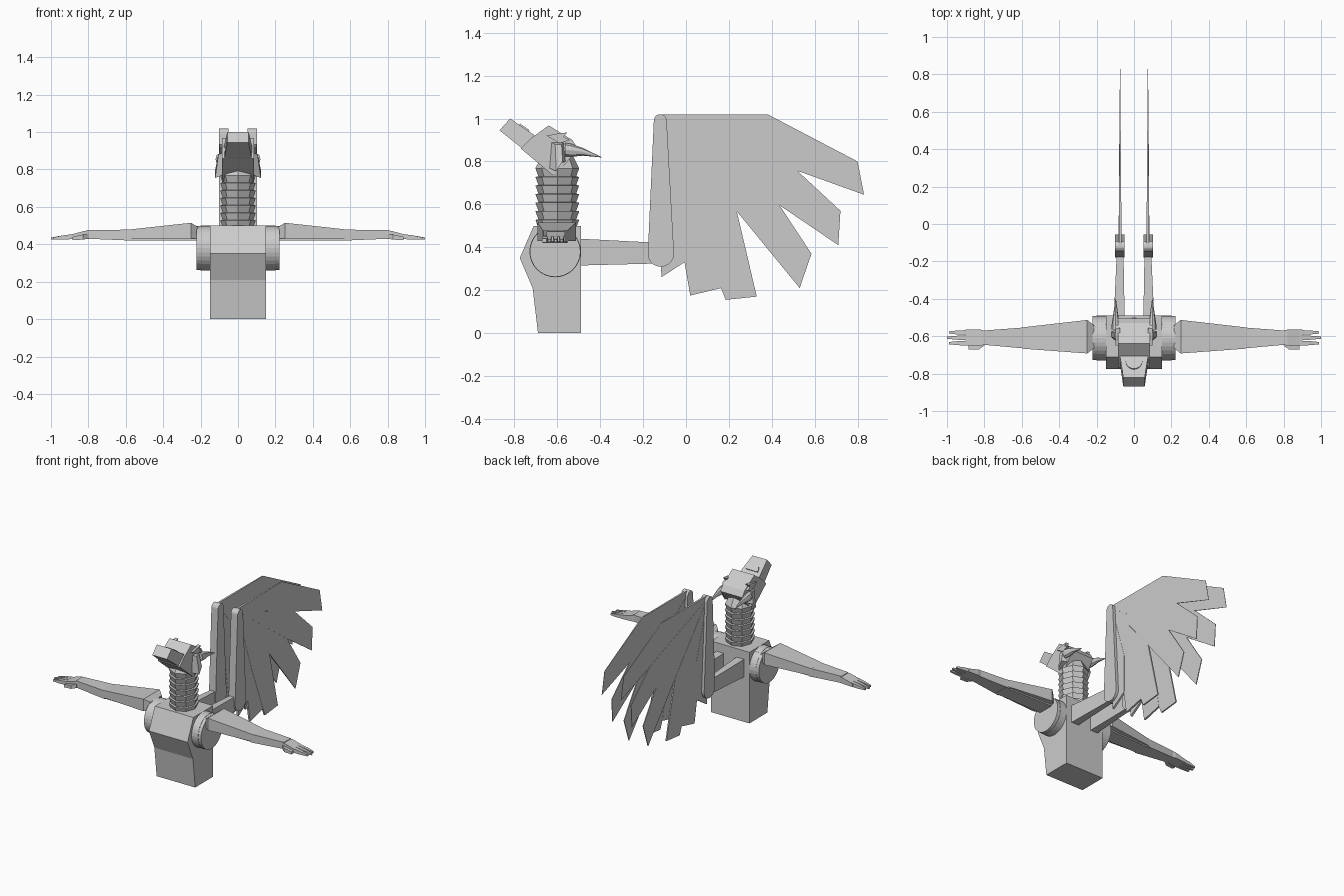
import bpy, bmesh, math
from mathutils import Vector

if "Cube" in bpy.data.objects:
    bpy.data.objects.remove(bpy.data.objects["Cube"])

mat = bpy.data.materials.new("light grey")
mat.diffuse_color = (0.6, 0.6, 0.6, 1)
mat.use_nodes = True
mat.node_tree.nodes["Principled BSDF"].inputs["Base Color"].default_value = mat.diffuse_color


def finish(name, bm):
    bmesh.ops.recalc_face_normals(bm, faces=bm.faces)
    me = bpy.data.meshes.new(name)
    bm.to_mesh(me)
    bm.free()
    me.materials.append(mat)
    ob = bpy.data.objects.new(name, me)
    bpy.context.collection.objects.link(ob)
    return ob


def skin(name, rings):
    """Join rings of points into a closed solid."""
    bm = bmesh.new()
    vs = [[bm.verts.new(p) for p in r] for r in rings]
    n = len(vs[0])
    for a, b in zip(vs, vs[1:]):
        for i in range(n):
            j = (i + 1) % n
            bm.faces.new((a[i], a[j], b[j], b[i]))
    bm.faces.new(vs[0])
    bm.faces.new(vs[-1])
    return finish(name, bm)


def prism(name, profile, x0, x1):
    """Extrude a side (y, z) profile between two x values."""
    return skin(name, [[(x, y, z) for y, z in profile] for x in (x0, x1)])


def limb(name, s, sections):
    """Box sections along x: x, y0, y1, z0, z1."""
    return skin(name, [[(s * x, a, c), (s * x, b, c), (s * x, b, d), (s * x, a, d)]
                       for x, a, b, c, d in sections])


def disc(y, z, r, n, start=0.0, sweep=math.tau):
    return [(y + r * math.cos(start + sweep * i / n), z + r * math.sin(start + sweep * i / n))
            for i in range(n)]


# torso
prism("torso", [(-.69, 0), (-.49, 0), (-.49, .5), (-.71, .5), (-.775, .35), (-.715, .21)], -.15, .15)

# ribbed neck: every rib is wider at its top
rings = []
levels = 7
for i in range(levels):
    z = .49 + i * .04
    for zz, r in ((z, .088), (z + .038, .102)):
        rings.append([(x * .93, y - .6, zz) for x, y in disc(0, 0, r, 8)])
rings.append([(x * .9, y - .6, .86) for x, y in disc(0, 0, .055, 8)])
skin("neck", rings)

# head, tilted upwards
skull = [(-.77, .86), (-.62, .735), (-.56, .79), (-.505, .86), (-.53, .9), (-.64, .968), (-.72, .91)]
prism("skull", skull, -.085, .085)
snout = [(-.87, .945), (-.75, .85), (-.67, .88), (-.71, .925), (-.82, 1.0)]
skin("snout", [[(s * (.057 if y < -.8 else .075), y, z) for y, z in snout] for s in (-1, 1)])

# half-round plate on top of the snout
u, v = Vector((0, .8, -.56)), Vector((0, .45, .64))
o = Vector((0, -.735, .938))
arc = [(.045 * math.cos(math.pi * i / 10), .055 * math.sin(math.pi * i / 10)) for i in range(11)]
skin("snout_plate", [[o + Vector((a, 0, 0)) - u * b + v * h for a, b in arc] for h in (-.01, .012)])

# feather outlines in the side plane, starting at the wing top
P = (-.12, 1.0)
feathers = [
    [P, (-.12, 1.02), (.38, 1.02), (.80, .80), (.83, .645), (.51, .76)],
    [P, (.51, .765), (.72, .57), (.71, .41), (.43, .60)],
    [P, (.43, .605), (.585, .37), (.53, .21), (.235, .57)],
    [P, (.235, .575), (.33, .17), (.185, .155), (.03, .55)],
    [P, (.10, .57), (.165, .21), (.02, .175), (-.045, .55)],
    [P, (.0, .60), (.0, .335), (-.115, .26), (-.12, .55)],
]

for s, side in ((-1, "left"), (1, "right")):
    # shoulder joint
    prism("shoulder_" + side, disc(-.61, .38, .12, 32), s * .14, s * .2)
    prism("shoulder_cap_" + side, disc(-.61, .38, .118, 32), s * .2, s * .222)
    # arm
    limb("upper_arm_" + side, s, [(.15, -.665, -.55, .42, .485), (.6, -.66, -.56, .42, .475)])
    limb("arm_guard_" + side, s, [(.215, -.665, -.54, .43, .492), (.25, -.692, -.513, .43, .515),
                                  (.59, -.667, -.552, .428, .478)])
    limb("forearm_" + side, s, [(.57, -.667, -.552, .42, .478), (.81, -.645, -.57, .43, .477)])
    limb("hand_" + side, s, [(.79, -.645, -.572, .43, .474), (.82, -.65, -.565, .43, .472),
                             (.9, -.65, -.565, .427, .45)])
    limb("thumb_" + side, s, [(.8, -.65, -.63, .43, .455), (.83, -.672, -.64, .425, .452),
                              (.885, -.672, -.65, .422, .44)])
    for i, (y, tip) in enumerate(((-.58, .99), (-.608, 1.0), (-.637, .99))):
        limb(f"finger_{i}_{side}", s, [(.88, y - .013, y + .013, .428, .455),
                                       (.94, y - .011, y + .011, .425, .447),
                                       (tip, y - .006, y + .006, .425, .436)])
    # curved horn behind the cheek
    path = [(-.565, .855, .032), (-.535, .852, .03), (-.48, .845, .018), (-.395, .82, .001)]
    skin("horn_" + side, [[(s * .098 + a * .7, y, z + b) for a, b in disc(0, 0, r, 8)]
                          for y, z, r in path])
    # jagged brow and cheek flap
    prism("brow_" + side, [(-.65, .92), (-.6, .93), (-.555, .935), (-.57, .915),
                           (-.54, .9), (-.59, .885)], s * .075, s * .1)
    skin("cheek_" + side, [[(s * .08, -.64, .77), (s * .08, -.56, .8), (s * .08, -.57, .89), (s * .08, -.63, .89)],
                           [(s * .122, -.605, .755), (s * .122, -.575, .8), (s * .105, -.58, .88), (s * .105, -.61, .88)]])
    # wing support and upright spar
    strut = [((-.5, .315, .44), .05, .108), ((-.11, .325, .42), .057, .09)]
    skin("wing_strut_" + side, [[(s * a, y, z0), (s * b, y, z0), (s * b, y, z1), (s * a, y, z1)]
                                for (y, z0, z1), a, b in strut])
    spar = disc(-.12, .99, .03, 11, 0, math.pi * 1.1) + disc(-.117, .37, .061, 11, math.pi, math.pi * 1.1)
    prism("wing_spar_" + side, spar, s * .05, s * .102)
    # feathers thin out towards the back
    for i, f in enumerate(feathers):
        x = .074 + .0012 * (i % 2)
        skin(f"feather_{i}_{side}", [[(s * x + k * .007 * (.95 - y), y, z) for y, z in f] for k in (-1, 1)])
